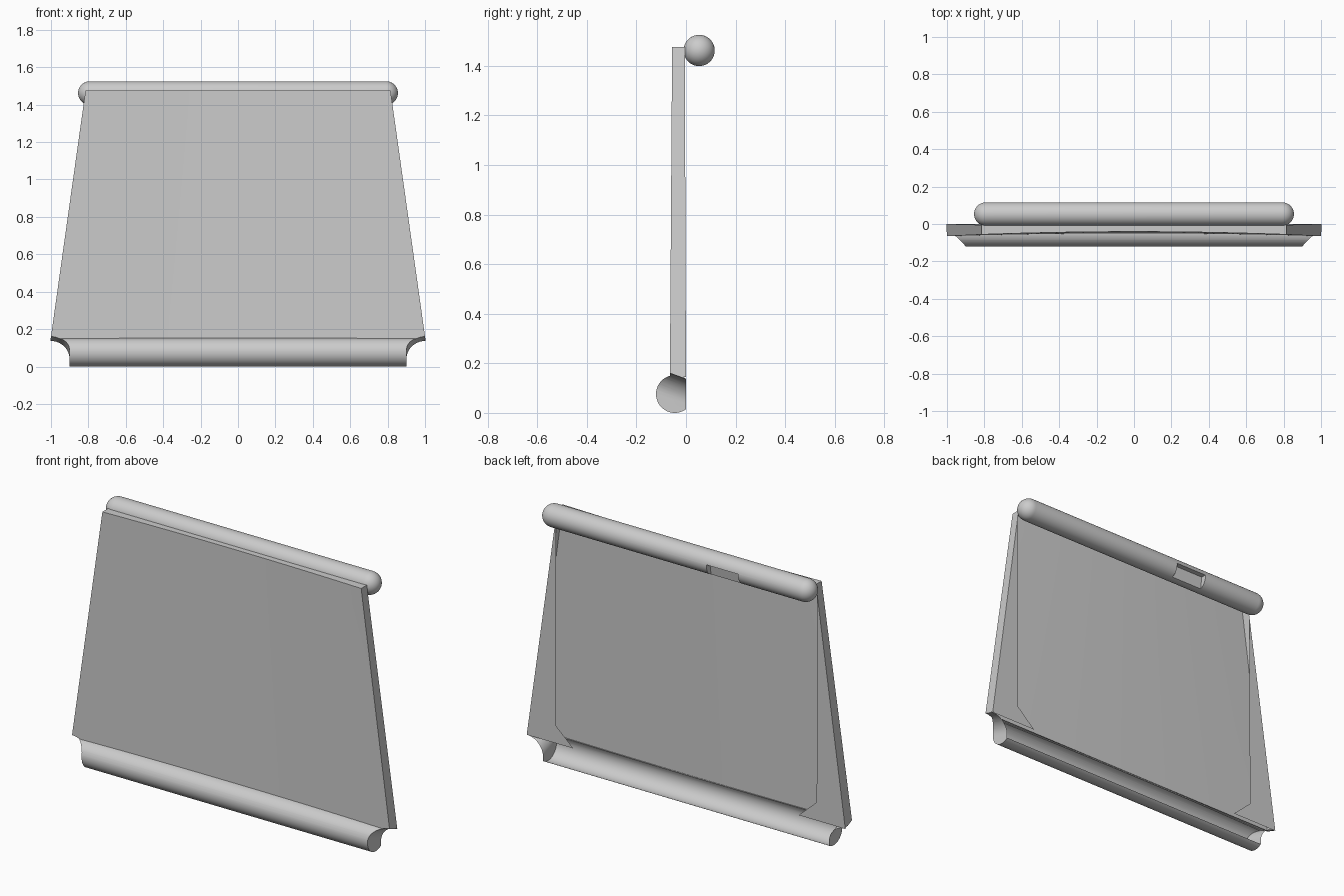
import bpy, bmesh, math
from mathutils import Vector

old = bpy.data.objects.get("Cube")
if old:
    bpy.data.objects.remove(old, do_unlink=True)

grey = bpy.data.materials.new("plain grey")
grey.use_nodes = True
COLOUR = (0.6, 0.6, 0.6, 1)
grey.diffuse_color = COLOUR
grey.node_tree.nodes["Principled BSDF"].inputs["Base Color"].default_value = COLOUR


def make(name, bm):
    bmesh.ops.recalc_face_normals(bm, faces=bm.faces)
    mesh = bpy.data.meshes.new(name)
    bm.to_mesh(mesh)
    bm.free()
    obj = bpy.data.objects.new(name, mesh)
    bpy.context.collection.objects.link(obj)
    mesh.materials.append(grey)
    return obj


def prism(name, points, offset):
    """Extrude a closed outline of 3D points along an offset."""
    bm = bmesh.new()
    face = bm.faces.new([bm.verts.new(p) for p in points])
    moved = bmesh.ops.extrude_face_region(bm, geom=[face])["geom"]
    bmesh.ops.translate(bm, vec=offset, verts=[v for v in moved if isinstance(v, bmesh.types.BMVert)])
    return make(name, bm)


def activate(obj):
    bpy.ops.object.select_all(action="DESELECT")
    obj.select_set(True)
    bpy.context.view_layer.objects.active = obj


def cut(obj, cutter):
    activate(obj)
    mod = obj.modifiers.new("cut", "BOOLEAN")
    mod.operation, mod.solver, mod.object = "DIFFERENCE", "EXACT", cutter
    bpy.ops.object.modifier_apply(modifier=mod.name)


def open_up(obj, rule):
    """Remove the faces that meet a rule, leaving a thin open shell."""
    bm = bmesh.new()
    bm.from_mesh(obj.data)
    bm.normal_update()
    bmesh.ops.delete(bm, geom=[f for f in bm.faces if rule(f, f.calc_center_median())],
                     context="FACES")
    bm.to_mesh(obj.data)
    bm.free()


def smooth(obj):
    activate(obj)
    bpy.ops.object.shade_smooth_by_angle(angle=math.radians(35))


BOTTOM, TOP = 0.145, 1.477


def half_width(z):
    return 1.0 - 0.185 * (z - 0.16) / (TOP - 0.16)


def back_y(z):
    return -0.005 * (z - BOTTOM) / (TOP - BOTTOM)


# Main panel: tapered tray, its front bowed slightly across the width
bm = bmesh.new()
bmesh.ops.create_cube(bm, size=2)
bmesh.ops.subdivide_edges(bm, edges=bm.edges[:], cuts=11, use_grid_fill=True)
for v in bm.verts:
    u, side, t = v.co.x, v.co.y, (v.co.z + 1) / 2
    z = BOTTOM + (TOP - BOTTOM) * t
    front = -0.065 + 0.009 * t + 0.015 * (1 - u * u)
    v.co = (u * half_width(z), front + (back_y(z) - front) * (side + 1) / 2, z)
panel = make("main_panel", bm)

# Side flaps folded behind the panel, each with a small pointed foot
flaps = []
for s, label in ((1, "left"), (-1, "right")):
    outline = [(0.823, 1.42), (half_width(1.42), 1.42), (half_width(0.137), 0.137),
               (0.71, 0.137), (0.823, 0.24)]
    bm = bmesh.new()
    bm.faces.new([bm.verts.new((s * x, back_y(z), z)) for x, z in outline])
    flaps.append(make(label + "_back_flap", bm))

# Bottom roll: cylinder flattened at the back
R = 0.076
start = math.acos(0.045 / R)
roll = [(-1, -0.045 + R * math.cos(a), R + R * math.sin(a))
        for a in (start + (2 * math.pi - 2 * start) * i / 40 for i in range(41))]
bottom_roll = prism("bottom_roll", roll, Vector((2, 0, 0)))

# Scooped lower corners through panel and roll
for s in (1, -1):
    arc = [(1 - 0.1 * math.cos(a), 0.06 + 0.1 * math.sin(a))
           for a in (math.pi / 2 * i / 12 for i in range(13))]
    outline = [(0.9, -0.2)] + arc + [(1.2, 0.16), (1.2, -0.2)]
    scoop = prism("scoop_cutter", [(s * x, -0.2, z + 0.05) for x, z in outline],
                  Vector((0, 0.3, -0.11)))
    for obj in (panel, bottom_roll):
        cut(obj, scoop)
    bpy.data.objects.remove(scoop, do_unlink=True)

# Open the tray at its back and bottom, and the roll at its back and inside the tray
open_up(panel, lambda f, c: f.normal.y > 0.9 or all(v.co.z < BOTTOM + 0.0005 for v in f.verts))
open_up(bottom_roll, lambda f, c: f.normal.y > 0.99
        or (f.normal.z > 0.3 and c.y > -0.05 and c.z > 0.125))

# Top roll: capsule with a notch in its lower back
bm = bmesh.new()
bmesh.ops.create_uvsphere(bm, u_segments=40, v_segments=20, radius=0.063)
equator = [e for e in bm.edges if all(abs(v.co.z) < 0.001 for v in e.verts)]
bmesh.ops.split_edges(bm, edges=equator)
for f in bm.faces:
    upper = f.calc_center_median().z > 0
    for v in f.verts:
        v.tag = upper
for v in bm.verts:
    v.co = (v.co.z + (0.792 if v.tag else -0.792), v.co.x + 0.053, v.co.y + 1.462)
bmesh.ops.bridge_loops(bm, edges=[e for e in bm.edges if e.is_boundary])
top_roll = make("top_roll", bm)
notch = prism("notch_cutter", [(-0.41, y, z) for y, z in
              ((0.07, 1.37), (0.2, 1.37), (0.2, 1.472), (0.085, 1.472))], Vector((0.2, 0, 0)))
cut(top_roll, notch)
bpy.data.objects.remove(notch, do_unlink=True)

for obj in [panel, bottom_roll, top_roll] + flaps:
    smooth(obj)
